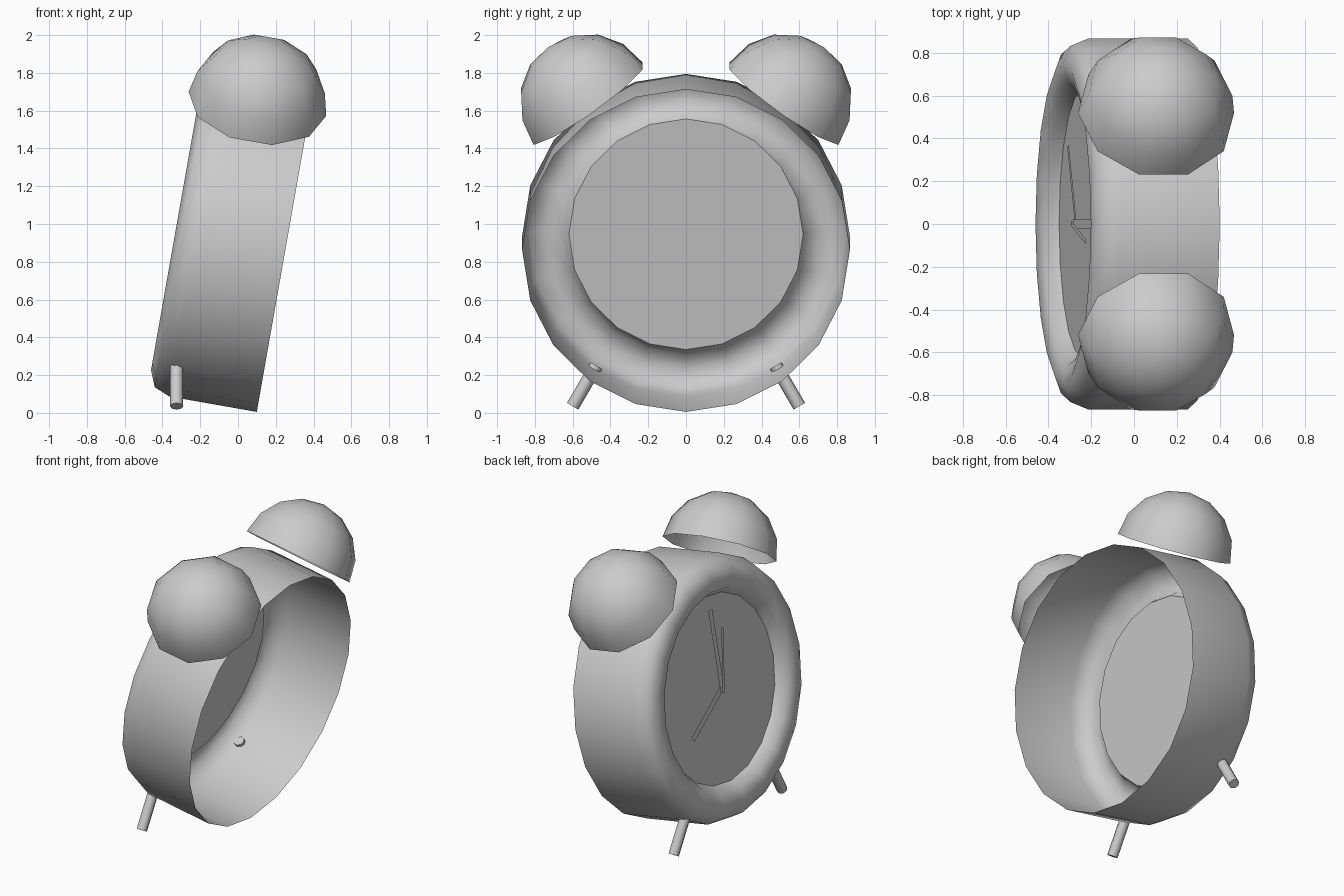
import bpy, bmesh
from math import sin, cos, pi, radians
from mathutils import Matrix, Vector

if "Cube" in bpy.data.objects:
    bpy.data.objects.remove(bpy.data.objects["Cube"])

TILT = radians(10)
# Clock frame: X out of the dial, Y sideways, Z up the dial; origin at centre of the open back
FRAME = Matrix(((-cos(TILT), 0, sin(TILT), 0.25),
                (0, -1, 0, 0),
                (sin(TILT), 0, cos(TILT), 0.859),
                (0, 0, 0, 1)))


def finish(name, bm, matrix, smooth=40):
    bm.transform(matrix)
    me = bpy.data.meshes.new(name)
    bm.to_mesh(me)
    bm.free()
    ob = bpy.data.objects.new(name, me)
    bpy.context.collection.objects.link(ob)
    if smooth:
        bpy.ops.object.select_all(action='DESELECT')
        ob.select_set(True)
        bpy.context.view_layer.objects.active = ob
        bpy.ops.object.shade_smooth_by_angle(angle=radians(smooth))
    return ob


def lathe(bm, profile, n):
    """Revolve (height, radius) points about X; a zero radius makes a pole."""
    rings = []
    for h, r in profile:
        if r == 0:
            rings.append([bm.verts.new((h, 0, 0))] * n)
        else:
            rings.append([bm.verts.new((h, r * sin(2 * pi * i / n), r * cos(2 * pi * i / n)))
                          for i in range(n)])
    for p, q in zip(rings, rings[1:]):
        for i in range(n):
            j = (i + 1) % n
            quad = list(dict.fromkeys((p[i], p[j], q[j], q[i])))
            bm.faces.new(quad)
    bmesh.ops.recalc_face_normals(bm, faces=bm.faces)


# Case: open-backed drum with a rounded front rim
bm = bmesh.new()
lathe(bm, [(0, .867), (.47, .867), (.555, .832), (.59, .745), (.565, .66), (.5, .62)], 20)
finish("case", bm, FRAME, 60)

# Dial disc
bm = bmesh.new()
bm.faces.new([bm.verts.new((.5, .62 * sin(-2 * pi * i / 20), .62 * cos(2 * pi * i / 20)))
              for i in range(20)])
finish("dial", bm, FRAME, 0)

# Hands: flat strips just in front of the dial (clockwise angle, length, width, height)
for name, ang, length, w, t in (("minute_hand", 0, .54, .042, .54),
                                ("hour_hand", 240, .42, .042, .53),
                                ("alarm_hand", 12, .40, .022, .55)):
    bm = bmesh.new()
    bm.faces.new([bm.verts.new((t, y, z)) for y, z in
                  ((-w / 2, -.02), (w / 2, -.02), (w / 2, length), (-w / 2, length))])
    finish(name, bm, FRAME @ Matrix.Rotation(radians(-ang), 4, 'X'), 0)

for side, label in ((-1, "left"), (1, "right")):
    # Bell: open hemisphere pointing radially away from the case
    bm = bmesh.new()
    R = .37
    lathe(bm, [(R * sin(k * pi / 8), R * cos(k * pi / 8) if k < 4 else 0) for k in range(5)], 10)
    place = (FRAME @ Matrix.Rotation(radians(35 * side), 4, 'X')
             @ Matrix.Translation((.28, 0, .904)) @ Matrix.Rotation(radians(-90), 4, 'Y'))
    finish(label + "_bell", bm, place, 60)

    # Leg: short splayed peg
    foot, top = Vector((-.325, .60 * side, .035)), Vector((-.325, .475 * side, .25))
    axis = top - foot
    bm = bmesh.new()
    bmesh.ops.create_cone(bm, cap_ends=True, segments=8, radius1=.035, radius2=.035,
                          depth=axis.length)
    finish(label + "_leg", bm, Matrix.Translation((foot + top) / 2)
           @ axis.to_track_quat('Z', 'Y').to_matrix().to_4x4(), 50)
